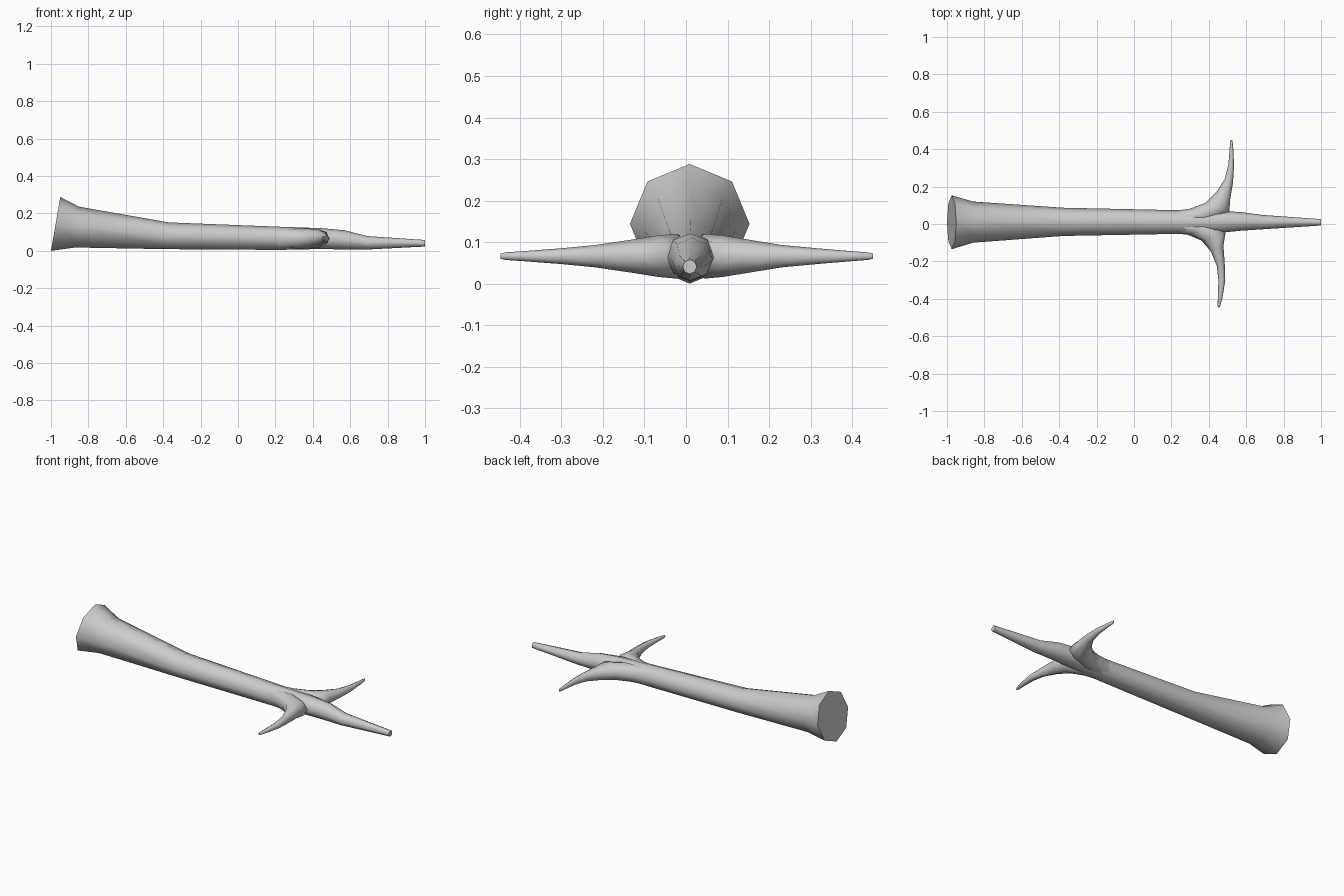
import bpy, bmesh, math
from mathutils import Vector

cube = bpy.data.objects.get("Cube")
if cube:
    bpy.data.objects.remove(cube)

SIDES = 8

grey = bpy.data.materials.new("plain_grey")
grey.use_nodes = True
GREY = (0.6, 0.6, 0.6, 1)
grey.diffuse_color = GREY
grey.node_tree.nodes["Principled BSDF"].inputs["Base Color"].default_value = GREY


def tube(name, rings):
    """Skin rings given as (side point, other side point, low z, high z, lean)."""
    bm = bmesh.new()
    loops = []
    for a, b, low, high, lean in rings:
        a, b = Vector((*a, 0)), Vector((*b, 0))
        mid, half = (a + b) / 2, (b - a) / 2
        mid.z = (low + high) / 2
        up = Vector((lean, 0, (high - low) / 2))
        angles = [math.tau * i / SIDES for i in range(SIDES)]
        loops.append([bm.verts.new(mid + half * math.cos(t) + up * math.sin(t))
                      for t in angles])
    for r, s in zip(loops, loops[1:]):
        for i in range(SIDES):
            j = (i + 1) % SIDES
            bm.faces.new((r[i], r[j], s[j], s[i]))
    bm.faces.new(loops[0])
    bm.faces.new(loops[-1])
    bmesh.ops.recalc_face_normals(bm, faces=bm.faces)
    mesh = bpy.data.meshes.new(name)
    bm.to_mesh(mesh)
    bm.free()
    mesh.materials.append(grey)
    ob = bpy.data.objects.new(name, mesh)
    bpy.context.collection.objects.link(ob)
    bpy.ops.object.select_all(action='DESELECT')
    ob.select_set(True)
    bpy.context.view_layer.objects.active = ob
    bpy.ops.object.shade_smooth_by_angle(angle=math.radians(62))
    return ob


# Trunk: x, y min, y max, z min, z max, lean of the ring
trunk = [(-0.975, -0.135, 0.153, 0, 0.288, 0.025),
         (-0.86, -0.10, 0.12, 0.018, 0.236, 0.01),
         (-0.38, -0.064, 0.087, 0.009, 0.152, 0.01),
         (0.22, -0.053, 0.074, 0.005, 0.129, 0),
         (0.45, -0.048, 0.07, 0.01, 0.121, 0),
         (0.57, -0.036, 0.064, 0.007, 0.11, 0),
         (0.69, -0.028, 0.048, 0.007, 0.079, 0),
         (1.0, -0.008, 0.026, 0.023, 0.058, 0)]
tube("trunk", [((x, y0), (x, y1), z0, z1, k) for x, y0, y1, z0, z1, k in trunk])


# Branches: outer edge x, y, inner edge x, y, half height
def branch(name, rows):
    mid = 0.066
    tube(name, [((a, b), (c, d), mid - h, mid + h, 0) for a, b, c, d, h in rows])


branch("back_branch", [(0.20, 0.068, 0.28, 0.0, 0.05),
                       (0.30, 0.082, 0.42, 0.01, 0.054),
                       (0.38, 0.112, 0.51, 0.065, 0.05),
                       (0.44, 0.17, 0.514, 0.13, 0.04),
                       (0.485, 0.24, 0.529, 0.22, 0.027),
                       (0.505, 0.32, 0.535, 0.31, 0.019),
                       (0.511, 0.40, 0.531, 0.40, 0.012),
                       (0.514, 0.44, 0.527, 0.44, 0.009),
                       (0.517, 0.45, 0.524, 0.45, 0.006)])

branch("front_branch", [(0.20, -0.048, 0.28, 0.02, 0.05),
                        (0.29, -0.058, 0.42, 0.01, 0.054),
                        (0.36, -0.088, 0.49, -0.045, 0.05),
                        (0.41, -0.145, 0.478, -0.115, 0.04),
                        (0.443, -0.225, 0.485, -0.21, 0.027),
                        (0.451, -0.30, 0.488, -0.30, 0.019),
                        (0.449, -0.39, 0.473, -0.395, 0.012),
                        (0.446, -0.435, 0.461, -0.437, 0.009),
                        (0.449, -0.447, 0.457, -0.447, 0.006)])
